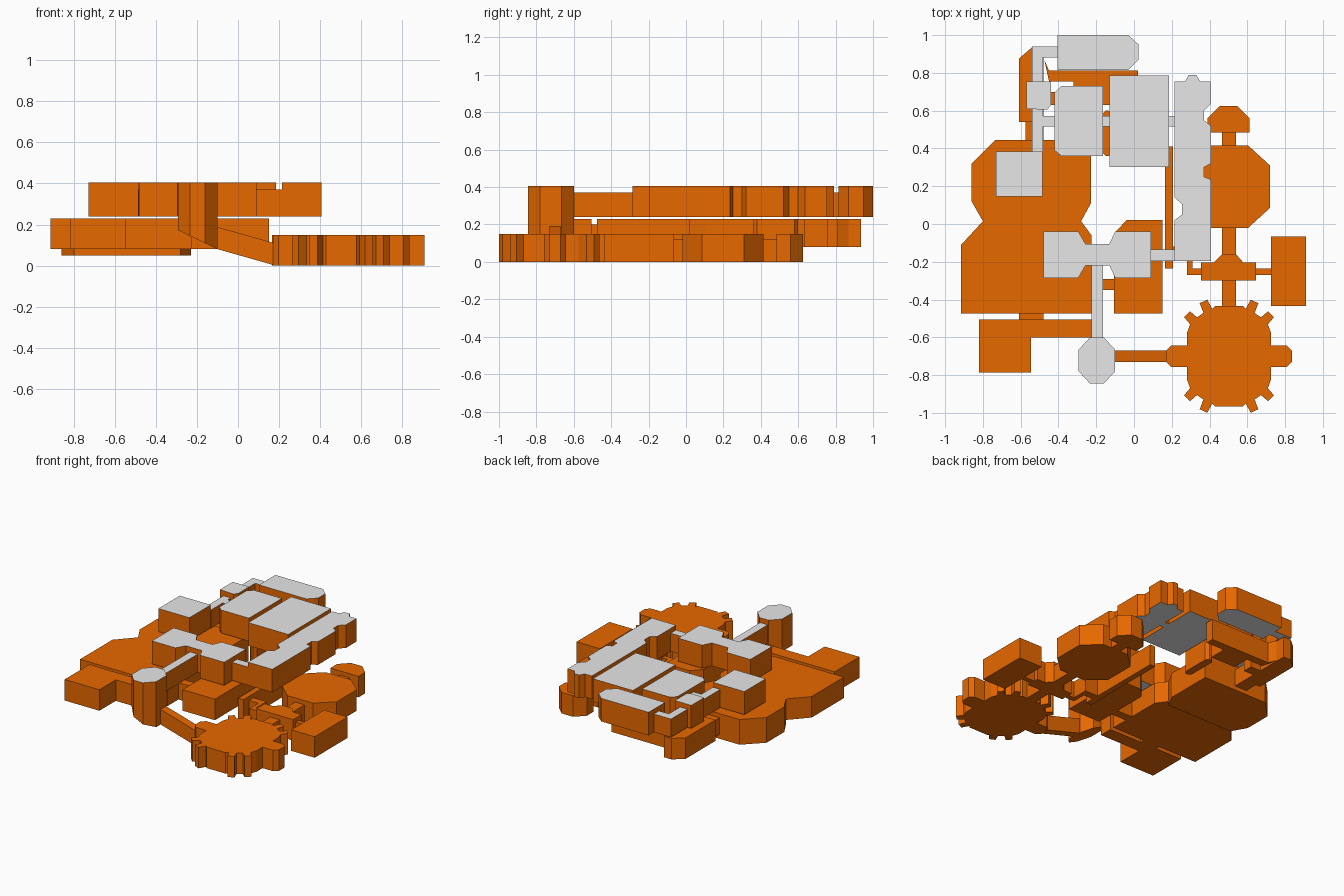
import bpy, bmesh, math

def material(name, col):
    m = bpy.data.materials.new(name)
    m.diffuse_color = (*col, 1)
    return m

ORANGE = material("orange", (0.8, 0.14, 0.0))
GREY = material("light_grey", (0.8, 0.8, 0.8))

def prism(name, pts, z0, z1, grey_top=False, grey_bottom=False):
    """Extruded floor plan; z0 / z1 may be functions of x for sloped faces."""
    area = sum(a[0]*b[1] - b[0]*a[1] for a, b in zip(pts, pts[1:] + pts[:1]))
    if area < 0:
        pts = pts[::-1]
    h = lambda z, x: z(x) if callable(z) else z
    bm = bmesh.new()
    lo = [bm.verts.new((x, y, h(z0, x))) for x, y in pts]
    hi = [bm.verts.new((x, y, h(z1, x))) for x, y in pts]
    bm.faces.new(hi).material_index = int(grey_top)
    bm.faces.new(lo[::-1]).material_index = int(grey_bottom)
    n = len(pts)
    for i in range(n):
        j = (i + 1) % n
        bm.faces.new((lo[i], lo[j], hi[j], hi[i]))
    me = bpy.data.meshes.new(name)
    bm.to_mesh(me)
    bm.free()
    me.materials.append(ORANGE)
    me.materials.append(GREY)
    ob = bpy.data.objects.new(name, me)
    bpy.context.collection.objects.link(ob)
    return ob

def rect(x0, x1, y0, y1):
    return [(x0, y0), (x1, y0), (x1, y1), (x0, y1)]

def cham(x0, x1, y0, y1, cx, cy):
    """Rectangle with all corners cut."""
    return [(x0+cx, y0), (x1-cx, y0), (x1, y0+cy), (x1, y1-cy),
            (x1-cx, y1), (x0+cx, y1), (x0, y1-cy), (x0, y0+cy)]

# ---- lower level
LOW = (0.0, 0.15)
GX, GY = 0.503, -0.70

def gear():
    """Round room with two teeth per diagonal and a nub on each side."""
    pts = []
    teeth = {a for b in (45, 65) for a in (b, 180-b, 180+b, 360-b)}
    for a in sorted(teeth | {0, 90, 180, 270}):
        t = math.radians(a)
        c, s = math.cos(t), math.sin(t)
        if a in teeth:
            r = 0.315 if a % 90 == 45 else 0.32
            prof = [(0.265, -0.026), (r, -0.022), (r, 0.022), (0.265, 0.026)]
        elif a in (0, 180):
            prof = [(0.222, -0.125), (0.222, -0.058), (0.305, -0.058), (0.333, -0.03),
                    (0.333, 0.03), (0.305, 0.058), (0.222, 0.058), (0.222, 0.125)]
        else:
            prof = [(0.265, -0.075), (0.265, 0.075)]
        pts += [(GX + r*c - w*s, GY + r*s + w*c) for r, w in prof]
    return pts

prism("gear_room", gear(), *LOW)
prism("small_hub_room", [(0.355, -0.30), (0.46, -0.30), (0.54, -0.30), (0.645, -0.30),
      (0.645, -0.205), (0.58, -0.205), (0.54, -0.16), (0.465, -0.16), (0.42, -0.205),
      (0.355, -0.205)], *LOW)
prism("east_room", rect(0.725, 0.91, -0.435, -0.065), *LOW)
prism("octagon_room", cham(0.288, 0.72, -0.02, 0.415, 0.115, 0.105), *LOW)
prism("north_lobe_room", [(0.39, 0.485), (0.612, 0.485), (0.612, 0.56), (0.545, 0.625),
      (0.455, 0.625), (0.39, 0.56)], *LOW)
prism("long_gallery", rect(0.165, 0.207, -0.235, 0.41), *LOW)
for i, r in enumerate([(0.465, 0.54, -0.46, -0.30), (0.465, 0.54, -0.17, -0.02),
                       (0.465, 0.54, 0.415, 0.485), (0.28, 0.355, -0.27, -0.235),
                       (0.28, 0.31, -0.235, -0.12), (0.207, 0.31, -0.17, -0.12),
                       (0.645, 0.725, -0.27, -0.235)]):
    prism(f"lower_corridor_{i}", rect(*r), 0.0, 0.12)

# ---- middle level
MID = (0.08, 0.23)
prism("great_hall", [(-0.915, -0.475), (-0.225, -0.475), (-0.225, -0.06), (-0.28, 0.015),
      (-0.80, 0.015), (-0.915, -0.11)], *MID)
prism("west_octagon_room", [(-0.80, 0.015), (-0.28, 0.015), (-0.228, 0.11), (-0.228, 0.33),
      (-0.228, 0.445), (-0.735, 0.445), (-0.86, 0.32), (-0.86, 0.12)], 0.05, 0.23)
prism("middle_room", [(-0.105, -0.475), (0.15, -0.475), (0.15, 0.02), (-0.04, 0.02),
      (-0.105, -0.05)], *MID)
prism("front_room", [(-0.82, -0.785), (-0.545, -0.785), (-0.545, -0.60), (-0.225, -0.60),
      (-0.225, -0.505), (-0.82, -0.505)], *MID)
prism("northwest_room", [(-0.61, 0.54), (-0.48, 0.54), (-0.48, 0.935), (-0.54, 0.935),
      (-0.61, 0.875)], *MID)
prism("north_gallery", [(-0.45, 0.755), (-0.32, 0.755), (-0.32, 0.63), (-0.125, 0.63),
      (-0.125, 0.755), (0.02, 0.755), (0.02, 0.812), (-0.45, 0.812), (-0.475, 0.87)], *MID)
prism("middle_closet", cham(-0.17, -0.115, 0.36, 0.60, 0.02, 0.02), *MID)
prism("west_stub", rect(-0.48, -0.40, 0.63, 0.70), *MID)
for i, r in enumerate([(-0.61, -0.48, -0.505, -0.475), (-0.575, -0.48, 0.445, 0.54),
                       (-0.225, -0.105, -0.35, -0.29)]):
    prism(f"middle_corridor_{i}", rect(*r), 0.08, 0.20)

# sloping passage down to the gear room
slope = lambda a: (lambda x: max(0.0, a - 0.285*(x + 0.1)))
prism("ramp_passage", rect(-0.105, 0.17, -0.73, -0.67), slope(0.08), slope(0.188))

# ---- upper level: grey floors and roofs, orange walls
UP = (0.24, 0.405)
upper = {
    "north_hall": [(-0.405, 0.815), (-0.03, 0.815), (0.025, 0.87), (0.025, 0.95),
                   (-0.03, 1.0), (-0.405, 1.0)],
    "upper_small_room": [(-0.42, 0.39), (-0.385, 0.36), (-0.165, 0.36), (-0.165, 0.73),
                         (-0.385, 0.73), (-0.42, 0.695)],
    "upper_large_room": rect(-0.13, 0.185, 0.302, 0.785),
    "upper_gallery": [(0.215, -0.195), (0.407, -0.195), (0.407, 0.235), (0.37, 0.25),
                      (0.37, 0.30), (0.407, 0.32), (0.407, 0.52), (0.37, 0.55), (0.37, 0.60),
                      (0.407, 0.635), (0.407, 0.755), (0.35, 0.755), (0.33, 0.79),
                      (0.29, 0.79), (0.27, 0.755), (0.215, 0.755), (0.215, 0.14),
                      (0.255, 0.105), (0.255, 0.05), (0.215, 0.02)],
    "upper_square_room": rect(-0.73, -0.485, 0.145, 0.385),
    "upper_twin_room": [(-0.48, -0.04), (-0.295, -0.04), (-0.257, -0.105), (-0.13, -0.105),
                        (-0.10, -0.04), (0.09, -0.04), (0.09, -0.285), (-0.10, -0.285),
                        (-0.13, -0.22), (-0.257, -0.22), (-0.295, -0.285), (-0.48, -0.285)],
    "upper_closet": [(-0.57, 0.61), (-0.46, 0.605), (-0.44, 0.63), (-0.44, 0.755),
                     (-0.57, 0.755)],
}
for name, plan in upper.items():
    prism(name, plan, *UP, True, True)
for i, r in enumerate([(-0.54, -0.405, 0.882, 0.94), (-0.54, -0.482, 0.755, 0.882),
                       (-0.54, -0.482, 0.385, 0.61), (-0.482, -0.42, 0.515, 0.572),
                       (-0.165, -0.13, 0.515, 0.572), (0.185, 0.215, 0.515, 0.572),
                       (0.09, 0.215, -0.195, -0.135), (-0.225, -0.165, -0.60, -0.22)]):
    prism(f"upper_corridor_{i}", rect(*r), 0.24, 0.37, True, True)

# tower joining the upper level and the ramp, with a slanted underside
prism("stair_tower", cham(-0.293, -0.10, -0.845, -0.60, 0.06, 0.065),
      lambda x: 0.08 - 0.48*(x + 0.10), 0.405, True)
